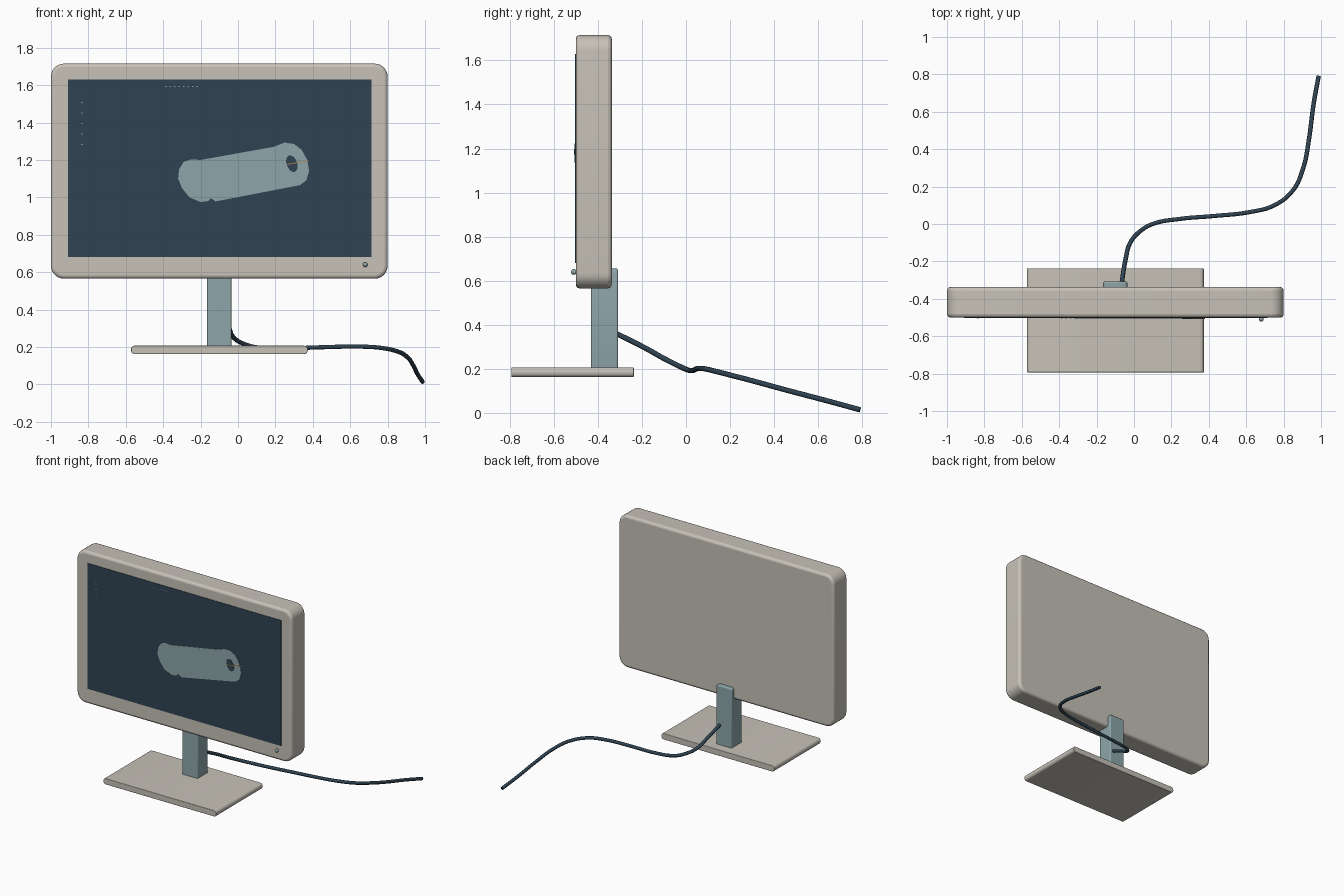
import bpy, bmesh, math
from mathutils import Vector

cube = bpy.data.objects.get("Cube")
if cube:
    bpy.data.objects.remove(cube, do_unlink=True)


def material(name, rgb):
    m = bpy.data.materials.new(name)
    m.use_nodes = True
    m.diffuse_color = (*rgb, 1)
    bsdf = next(n for n in m.node_tree.nodes if n.type == "BSDF_PRINCIPLED")
    bsdf.inputs["Base Color"].default_value = (*rgb, 1)
    return m


BEIGE = material("warm beige", (0.57, 0.54, 0.48))
DARK = material("dark slate blue", (0.028, 0.056, 0.084))
TEAL = material("grey teal", (0.27, 0.38, 0.40))
ORANGE = material("orange", (0.55, 0.27, 0.06))


def finish(bm, name, mat, smooth=False):
    bmesh.ops.recalc_face_normals(bm, faces=bm.faces)
    mesh = bpy.data.meshes.new(name)
    bm.to_mesh(mesh)
    bm.free()
    ob = bpy.data.objects.new(name, mesh)
    bpy.context.collection.objects.link(ob)
    mesh.materials.append(mat)
    if smooth:
        bpy.ops.object.select_all(action="DESELECT")
        ob.select_set(True)
        bpy.context.view_layer.objects.active = ob
        bpy.ops.object.shade_smooth_by_angle(angle=math.radians(35))
    return ob


def box(name, lo, hi, mat, axis=None, radius=0, rim=0, segments=5):
    """Box whose edges along one axis are rounded, with an optional softer rim."""
    lo, hi = Vector(lo), Vector(hi)
    bm = bmesh.new()
    bmesh.ops.create_cube(bm, size=1)
    for v in bm.verts:
        v.co = (lo + hi) / 2 + v.co * (hi - lo)
    if axis is not None:
        edges = [e for e in bm.edges
                 if abs((e.verts[0].co - e.verts[1].co).normalized()[axis]) > 0.9]
        bmesh.ops.bevel(bm, geom=edges, offset=radius, segments=segments,
                        profile=0.5, affect="EDGES")
    ob = finish(bm, name, mat, axis is not None)
    if rim:
        mod = ob.modifiers.new("rim", "BEVEL")
        mod.width, mod.segments, mod.limit_method = rim, 3, "ANGLE"
        mod.angle_limit = math.radians(40)
    return ob


def plate(name, outline, front, back, mat):
    """Thin flat shape from an x-z outline."""
    bm = bmesh.new()
    face = bm.faces.new([bm.verts.new((x, back, z)) for x, z in outline])
    new = bmesh.ops.extrude_face_region(bm, geom=[face])["geom"]
    for v in new:
        if isinstance(v, bmesh.types.BMVert):
            v.co.y = front
    return finish(bm, name, mat)


# Monitor housing, display and power button
box("monitor_housing", (-1, -0.5, 0.565), (0.8, -0.337, 1.715), BEIGE,
    axis=1, radius=0.07, rim=0.018, segments=7)
box("display", (-0.908, -0.503, 0.68), (0.713, -0.497, 1.63), DARK)

bm = bmesh.new()
bmesh.ops.create_uvsphere(bm, u_segments=16, v_segments=10, radius=0.013)
bmesh.ops.translate(bm, verts=bm.verts, vec=(0.68, -0.509, 0.64))
finish(bm, "power_button", TEAL, True)

# Picture of a rounded link with a hole on the display
link = [(-0.32, 1.1), (-0.3, 1.05), (-0.26, 1.0), (-0.2, 0.975), (-0.16, 0.98),
        (-0.145, 0.995), (-0.12, 0.978), (0.33, 1.065), (0.365, 1.09),
        (0.38, 1.14), (0.37, 1.2), (0.34, 1.255), (0.3, 1.285), (0.25, 1.293),
        (0.19, 1.27), (-0.2, 1.2), (-0.25, 1.203), (-0.29, 1.19), (-0.315, 1.15)]
plate("display_picture", link, -0.505, -0.502, TEAL)

tilt = math.radians(20)
hole = []
for i in range(20):
    a = math.tau * i / 20
    u, w = 0.028 * math.cos(a), 0.046 * math.sin(a)
    hole.append((0.288 + u * math.cos(tilt) - w * math.sin(tilt),
                 1.18 + u * math.sin(tilt) + w * math.cos(tilt)))
plate("picture_hole", hole, -0.507, -0.504, DARK)
plate("picture_axis_mark", [(0.26, 1.174), (0.38, 1.194), (0.38, 1.198), (0.26, 1.178)],
      -0.508, -0.505, ORANGE)

# Tiny interface ticks on the display
for i in range(8):
    x = -0.39 + i * 0.024
    box("menu_tick", (x, -0.504, 1.591), (x + 0.008, -0.502, 1.595), TEAL)
for i in range(5):
    z = 1.28 + i * 0.056
    box("list_tick", (-0.84, -0.504, z), (-0.832, -0.502, z + 0.005), TEAL)

# Stand and foot
box("stand_column", (-0.165, -0.432, 0.19), (-0.035, -0.308, 0.655), TEAL,
    axis=1, radius=0.018, rim=0.008, segments=4)
box("stand_foot", (-0.572, -0.793, 0.162), (0.373, -0.237, 0.207), BEIGE,
    axis=1, radius=0.02, rim=0.003)

# Cable trailing from the column down to the ground
path = [(-0.068, -0.33, 0.367), (-0.045, -0.19, 0.297), (-0.02, -0.1, 0.247),
        (0.035, -0.037, 0.215), (0.1, 0.0, 0.198), (0.243, 0.027, 0.192),
        (0.43, 0.043, 0.198), (0.62, 0.064, 0.202), (0.75, 0.1, 0.197),
        (0.85, 0.18, 0.177), (0.905, 0.3, 0.146), (0.935, 0.45, 0.105),
        (0.96, 0.64, 0.055), (0.987, 0.79, 0.014)]
curve = bpy.data.curves.new("cable", "CURVE")
curve.dimensions = "3D"
curve.bevel_depth = 0.012
curve.bevel_resolution = 2
curve.resolution_u = 6
curve.use_fill_caps = True
spline = curve.splines.new("BEZIER")
spline.bezier_points.add(len(path) - 1)
for point, co in zip(spline.bezier_points, path):
    point.co = co
    point.handle_left_type = point.handle_right_type = "AUTO"
curve.materials.append(DARK)
bpy.context.collection.objects.link(bpy.data.objects.new("cable", curve))
